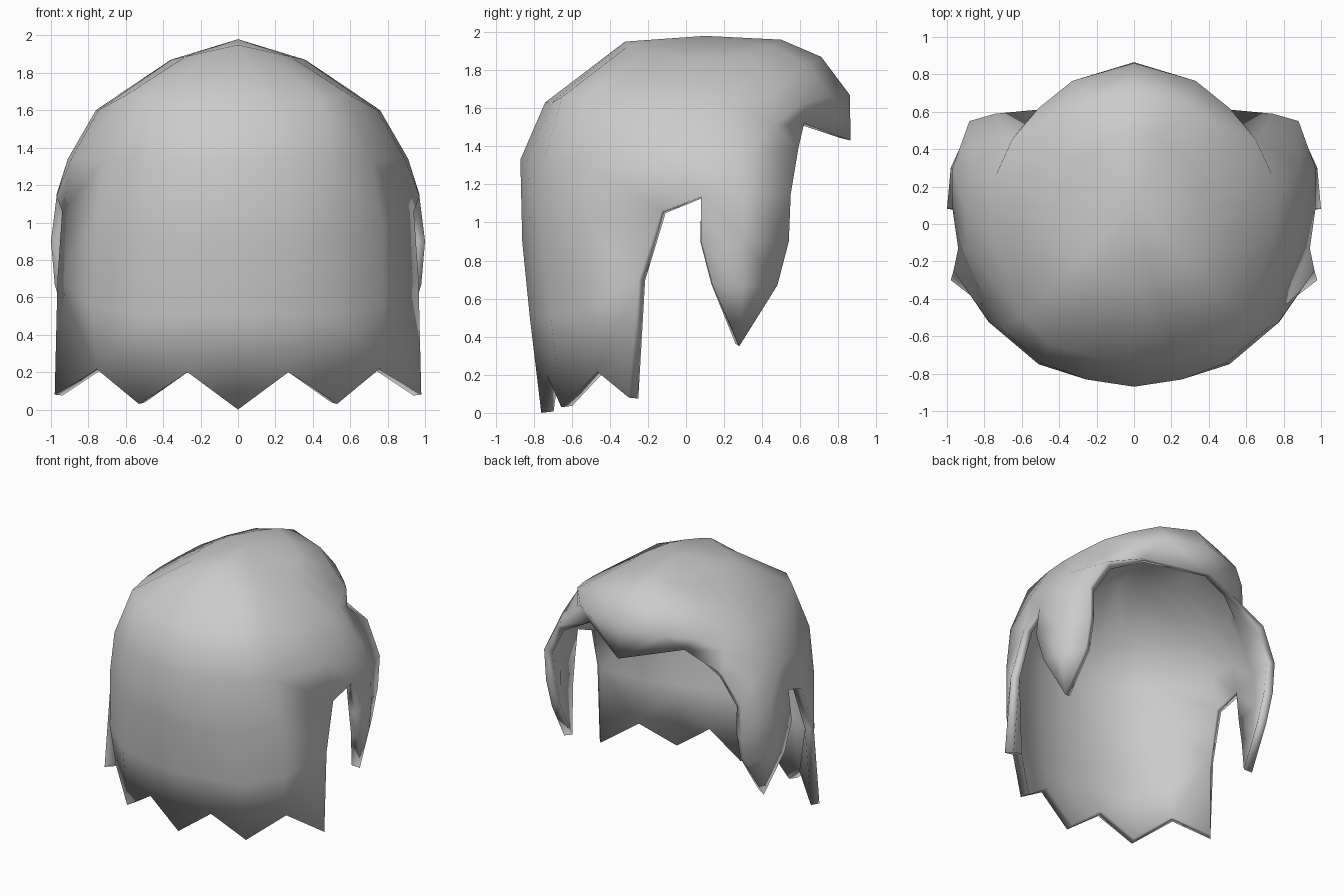
import bpy, bmesh

if "Cube" in bpy.data.objects:
    bpy.data.objects.remove(bpy.data.objects["Cube"])

# Right half only: columns run from the long side (-y) round to the fringe (+y)
DIRS = [(0, -1), (.28, -.96), (.54, -.87), (.78, -.68), (.98, -.23), (1, 0),
        (.97, .27), (.86, .57), (.62, .7), (.38, .88), (0, 1)]

bm = bmesh.new()
V = {}


def row(r, first, pts):
    for i, p in enumerate(pts):
        V[r, first + i] = bm.verts.new(p)


def face(*keys):
    bm.faces.new([V[k] for k in keys])


def quads(r, a, b):
    for k in range(a, b):
        face((r, k), (r + 1, k), (r + 1, k + 1), (r, k + 1))


def crown_ring(w, yb, yf, zb, zs, zf, power=2):
    out = []
    for sx, sy in DIRS:
        y = .1 + sy * ((yf - .1) if sy > 0 else (.1 - yb))
        end = zf if sy > 0 else zb
        out.append((w * sx, y, end + (zs - end) * sx ** power))
    return out


# Crown, with a sharper ridge at the top
pole = bm.verts.new((0, .1, 1.98))
row(1, 0, crown_ring(.36, -.32, .50, 1.95, 1.87, 1.96, 1))
row(2, 0, crown_ring(.76, -.74, .71, 1.63, 1.60, 1.87))
row(3, 0, crown_ring(.91, -.87, .86, 1.33, 1.34, 1.67))
V[2, 2].co = (.44, -.65, 1.66)
V[2, 3].co = (.60, -.49, 1.68)
V[3, 7].co = (.66, .45, 1.51)
V[3, 8].co = (.51, .62, 1.63)
V[3, 9].co = (.33, .765, 1.66)
for k in range(10):
    bm.faces.new([pole, V[1, k], V[1, k + 1]])
quads(1, 0, 10)
quads(2, 0, 10)

# Overhanging fringe and the step where it meets the side lock
V["lock_top"] = bm.verts.new((.74, .59, 1.39))
V["fringe_end"] = bm.verts.new((.42, .62, 1.52))
V["fringe_tip"] = bm.verts.new((0, .865, 1.43))
face((3, 6), "lock_top", (3, 7))
face((3, 7), "lock_top", "fringe_end", (3, 8))
face((3, 8), "fringe_end", (3, 9))
face((3, 9), "fringe_end", "fringe_tip", (3, 10))

# Ear level
row(4, 0, [(0, -.86, .9), (.27, -.82, .9), (.51, -.75, .92), (.77, -.53, 1.0),
           (.94, -.13, 1.06), (.97, .08, 1.14), (.97, .3, 1.15), (.88, .55, 1.15)])
quads(3, 0, 6)
face((3, 6), (4, 6), (4, 7), "lock_top")

# Long panel with zigzag hem
row(5, 0, [(0, -.82, .5), (.27, -.78, .5), (.53, -.71, .5), (.78, -.52, .55), (.965, -.25, .7)])
row(6, 0, [(0, -.76, 0), (.27, -.73, .2), (.53, -.655, .03), (.76, -.47, .22), (.98, -.3, .08)])
quads(4, 0, 4)
for k in range(4):
    a, b, c, d = (5, k), (6, k), (6, k + 1), (5, k + 1)
    for f in ([(a, b, c), (a, c, d)] if k % 2 == 0 else [(a, b, d), (b, c, d)]):
        face(*f)

# Pointed side lock
row(5, 5, [(1.0, .08, .9), (.98, .3, .9), (.87, .54, .9)])
row(6, 5, [(.98, .14, .67), (.96, .3, .67), (.86, .48, .67)])
quads(4, 5, 7)
quads(5, 5, 7)
V["lock_tip"] = bm.verts.new((.89, .28, .35))
for k in (5, 6):
    face((6, k), "lock_tip", (6, k + 1))

me = bpy.data.meshes.new("hair_shell")
bm.to_mesh(me)
bm.free()
hair = bpy.data.objects.new("hair_shell", me)
bpy.context.collection.objects.link(hair)
bpy.context.view_layer.objects.active = hair
hair.select_set(True)

# Mirror, then thickness inward
mir = hair.modifiers.new("mirror", 'MIRROR')
mir.use_clip = True
sol = hair.modifiers.new("thickness", 'SOLIDIFY')
sol.thickness = .065
sol.offset = -1
for m in ("mirror", "thickness"):
    bpy.ops.object.modifier_apply(modifier=m)
bpy.ops.object.shade_smooth()
